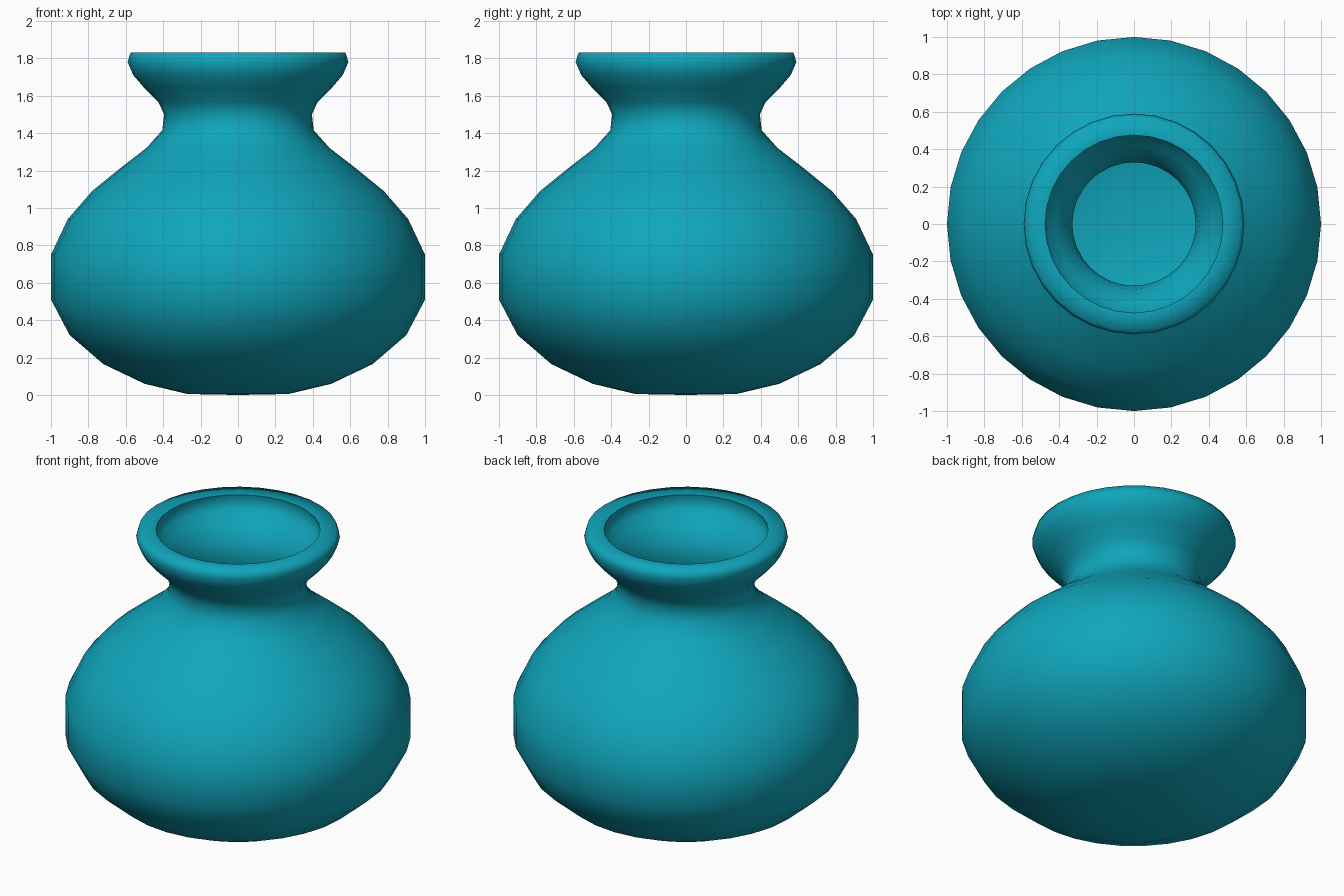
import bpy, bmesh, math

if "Cube" in bpy.data.objects:
    bpy.data.objects.remove(bpy.data.objects["Cube"])

# Half cross-section (radius, height): outside from base up to the lip, then down the inside
outer = [(0, 0), (0.27, 0.005), (0.50, 0.06), (0.72, 0.165), (0.90, 0.32), (1.0, 0.51),
         (1.0, 0.75), (0.91, 0.94), (0.78, 1.09), (0.62, 1.22), (0.49, 1.32),
         (0.405, 1.415), (0.395, 1.50), (0.425, 1.565), (0.50, 1.64), (0.56, 1.71),
         (0.59, 1.78), (0.575, 1.83)]
inner = [(0.475, 1.825), (0.485, 1.78), (0.465, 1.74), (0.42, 1.69), (0.35, 1.61),
         (0.33, 1.51), (0.34, 1.38), (0.44, 1.26), (0.57, 1.16), (0.72, 1.04),
         (0.84, 0.90), (0.92, 0.73), (0.92, 0.53), (0.84, 0.37), (0.68, 0.235),
         (0.47, 0.14), (0.26, 0.09), (0, 0.085)]

# Spin the cross-section into a hollow pot
bm = bmesh.new()
verts = [bm.verts.new((r, 0, z)) for r, z in outer + inner]
edges = [bm.edges.new(pair) for pair in zip(verts, verts[1:])]
bmesh.ops.spin(bm, geom=verts + edges, cent=(0, 0, 0), axis=(0, 0, 1),
               angle=math.tau, steps=32, use_merge=True)
bmesh.ops.remove_doubles(bm, verts=bm.verts[:], dist=0.0005)
bmesh.ops.recalc_face_normals(bm, faces=bm.faces[:])

mesh = bpy.data.meshes.new("vase")
bm.to_mesh(mesh)
bm.free()
vase = bpy.data.objects.new("vase", mesh)
bpy.context.collection.objects.link(vase)

# Teal glaze
glaze = bpy.data.materials.new("teal_glaze")
glaze.diffuse_color = (0.005, 0.38, 0.50, 1)
glaze.use_nodes = True
glaze.node_tree.nodes["Principled BSDF"].inputs["Base Color"].default_value = glaze.diffuse_color
mesh.materials.append(glaze)

# Smooth everywhere except the inner edge of the lip
bpy.context.view_layer.objects.active = vase
vase.select_set(True)
bpy.ops.object.shade_smooth_by_angle(angle=math.radians(80))
